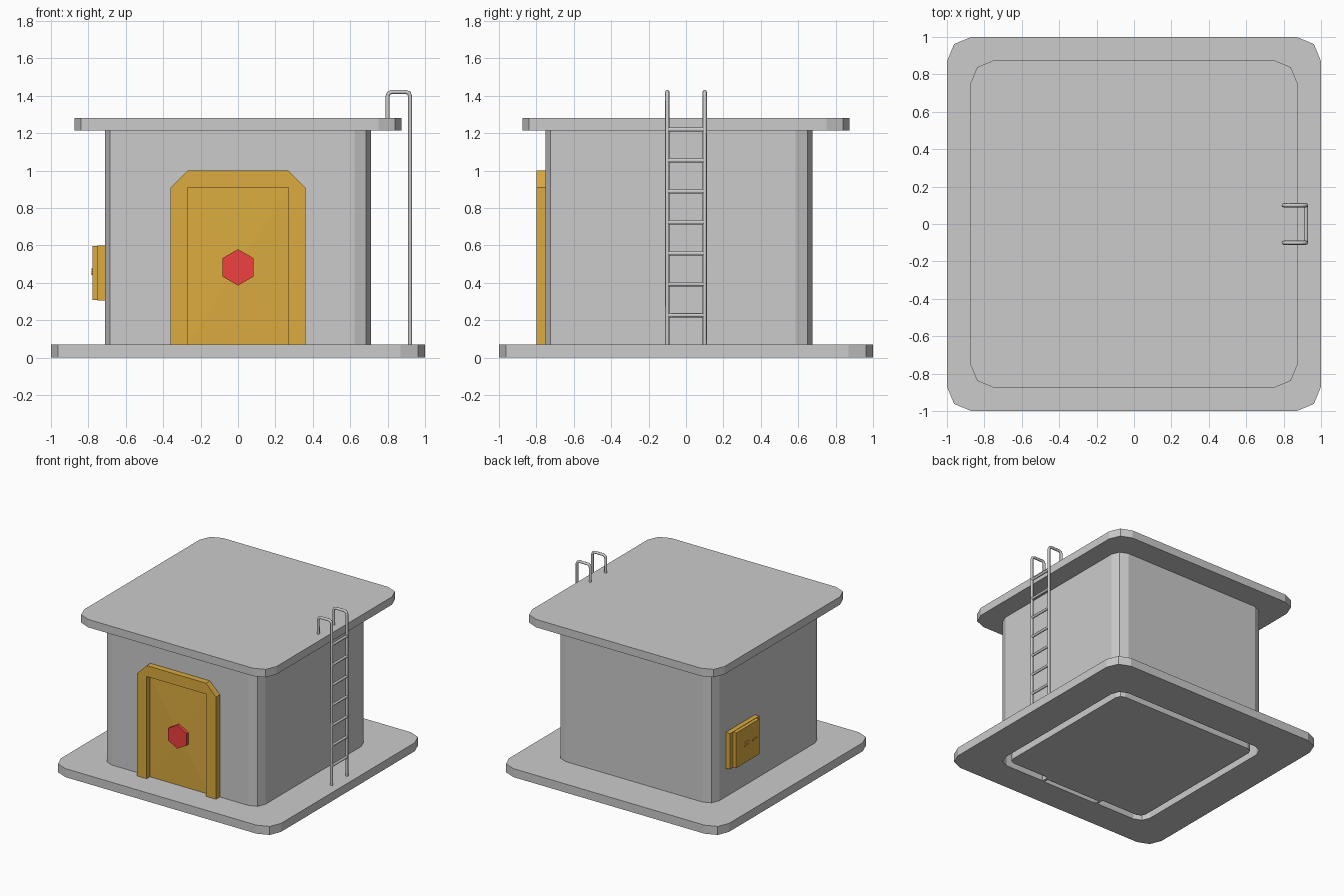
import bpy, bmesh, math
from mathutils import Vector

if "Cube" in bpy.data.objects:
    bpy.data.objects.remove(bpy.data.objects["Cube"])


def material(name, rgb):
    m = bpy.data.materials.new(name)
    m.diffuse_color = (*rgb, 1)
    m.use_nodes = True
    m.node_tree.nodes["Principled BSDF"].inputs["Base Color"].default_value = m.diffuse_color
    return m


orange = material("orange_paint", (0.71, 0.41, 0.05))
red = material("red_paint", (0.87, 0.05, 0.05))


def make(name, bm, mat=None):
    bmesh.ops.recalc_face_normals(bm, faces=bm.faces)
    me = bpy.data.meshes.new(name)
    bm.to_mesh(me)
    bm.free()
    ob = bpy.data.objects.new(name, me)
    bpy.context.collection.objects.link(ob)
    if mat:
        me.materials.append(mat)
    return ob


def prism(name, outline, a, b, mat=None, axis="z"):
    """Extrude an outline from a to b along z, or along y for xz outlines."""
    bm = bmesh.new()
    put = (lambda u, v, h: (u, v, h)) if axis == "z" else (lambda u, v, h: (u, h, v))
    lo = [bm.verts.new(put(u, v, a)) for u, v in outline]
    hi = [bm.verts.new(put(u, v, b)) for u, v in outline]
    bm.faces.new(lo)
    bm.faces.new(hi)
    n = len(lo)
    for i in range(n):
        j = (i + 1) % n
        bm.faces.new((lo[i], lo[j], hi[j], hi[i]))
    return make(name, bm, mat)


def rect(x0, x1, y0, y1):
    return [(x0, y0), (x1, y0), (x1, y1), (x0, y1)]


def rounded(x0, x1, y0, y1, r, seg=2):
    """Rounded rectangle, counter-clockwise from the front right corner."""
    pts = []
    corners = ((x1 - r, y0 + r), (x1 - r, y1 - r), (x0 + r, y1 - r), (x0 + r, y0 + r))
    for k, (cx, cy) in enumerate(corners):
        for s in range(seg + 1):
            t = math.pi / 2 * (k - 1 + s / seg)
            pts.append((cx + r * math.cos(t), cy + r * math.sin(t)))
    return pts


def cut(target, cutter):
    mod = target.modifiers.new("slot", "BOOLEAN")
    mod.operation = "DIFFERENCE"
    mod.solver = "EXACT"
    mod.object = cutter
    bpy.context.view_layer.objects.active = target
    bpy.ops.object.modifier_apply(modifier=mod.name)
    bpy.data.objects.remove(cutter)


# wall outlines
FLOOR, EAVES, T, D = 0.07, 1.215, 0.06, 0.27
X, Y0, Y1 = 0.712, -0.75, 0.675
outer = rounded(-X, X, Y0, Y1, 0.09)
inner = rounded(-X + T, X - T, Y0 + T, Y1 - T, 0.05)

# slabs
base = prism("base_slab", rounded(-1, 1, -1, 1, 0.13), 0, FLOOR)
prism("roof_slab", rounded(-0.875, 0.875, -0.875, 0.875, 0.125), EAVES, 1.28)

# slots under the walls, door posts and door
slot = ([(D, Y0)] + outer + [(-D, Y0), (-D, Y0 + T)] + inner[::-1] + [(D, Y0 + T)])
cut(base, prism("wall_slot", slot, -0.1, 0.2))
cut(base, prism("door_slot", rect(-0.25, 0.25, -0.755, -0.715), -0.1, 0.2))

# hollow walls, open at the bottom
bm = bmesh.new()
for ring in (outer, inner):
    lo = [bm.verts.new((x, y, FLOOR)) for x, y in ring]
    hi = [bm.verts.new((x, y, EAVES)) for x, y in ring]
    for i in range(len(ring)):
        j = (i + 1) % len(ring)
        bm.faces.new((lo[i], lo[j], hi[j], hi[i]))
make("walls", bm)

# door frame with clipped top corners
half = [(D, 0.91), (D, FLOOR), (0.36, FLOOR), (0.36, 0.91), (D, 1.0)]
frame = half + [(-x, z) for x, z in reversed(half)]
prism("door_frame", frame, -0.8, -0.74, orange, "y")

# door leaf, front pressed into four shallow facets
bm = bmesh.new()
front = [bm.verts.new((x, -0.757, z)) for x, z in rect(-D, D, FLOOR, 0.91)]
back = [bm.verts.new((x, -0.715, z)) for x, z in rect(-D, D, FLOOR, 0.91)]
mid = bm.verts.new((0, -0.765, 0.49))
bm.faces.new(back)
for i in range(4):
    j = (i + 1) % 4
    bm.faces.new((front[i], front[j], mid))
    bm.faces.new((front[i], front[j], back[j], back[i]))
make("door_leaf", bm, orange)

# hexagonal door lock
hexagon = [(0.097 * math.sin(k * math.pi / 3), 0.482 + 0.097 * math.cos(k * math.pi / 3))
           for k in range(6)]
prism("door_lock", hexagon, -0.79, -0.75, red, "y")


def box(name, x, y, z, mat):
    return prism(name, rect(*x, *y), *z, mat)


# switch box on the left wall
box("switch_box_back", (-0.75, -0.70), (0.12, 0.50), (0.305, 0.60), orange)
box("switch_box_cover", (-0.778, -0.74), (0.16, 0.46), (0.308, 0.597), orange)
for i, (y, z) in enumerate(((0.32, 0.44), (0.32, 0.465), (0.22, 0.45))):
    box(f"switch_{i + 1}", (-0.783, -0.77), (y - 0.025, y + 0.025), (z, z + 0.012), orange)


def tube(name, pts):
    cu = bpy.data.curves.new(name, "CURVE")
    cu.dimensions = "3D"
    cu.bevel_depth = 0.011
    cu.bevel_resolution = 2
    cu.use_fill_caps = True
    sp = cu.splines.new("POLY")
    sp.points.add(len(pts) - 1)
    for p, co in zip(sp.points, pts):
        p.co = (*co, 1)
    ob = bpy.data.objects.new(name, cu)
    bpy.context.collection.objects.link(ob)
    bpy.ops.object.select_all(action="DESELECT")
    ob.select_set(True)
    bpy.context.view_layer.objects.active = ob
    bpy.ops.object.convert(target="MESH")


# ladder rails hooked over the roof edge, and rungs
R = 0.022
for side, y in (("front", -0.1), ("back", 0.1)):
    path = [(0.92, y, FLOOR)]
    for cx, start in ((0.92 - R, 0), (0.80 + R, 90)):
        for a in (0, 45, 90):
            t = math.radians(start + a)
            path.append((cx + R * math.cos(t), y, 1.42 - R + R * math.sin(t)))
    path.append((0.80, y, 1.275))
    tube(f"ladder_rail_{side}", path)
for i in range(7):
    z = 0.226 + 0.1655 * i
    tube(f"ladder_rung_{i + 1}", [(0.92, -0.1, z), (0.92, 0.1, z)])
